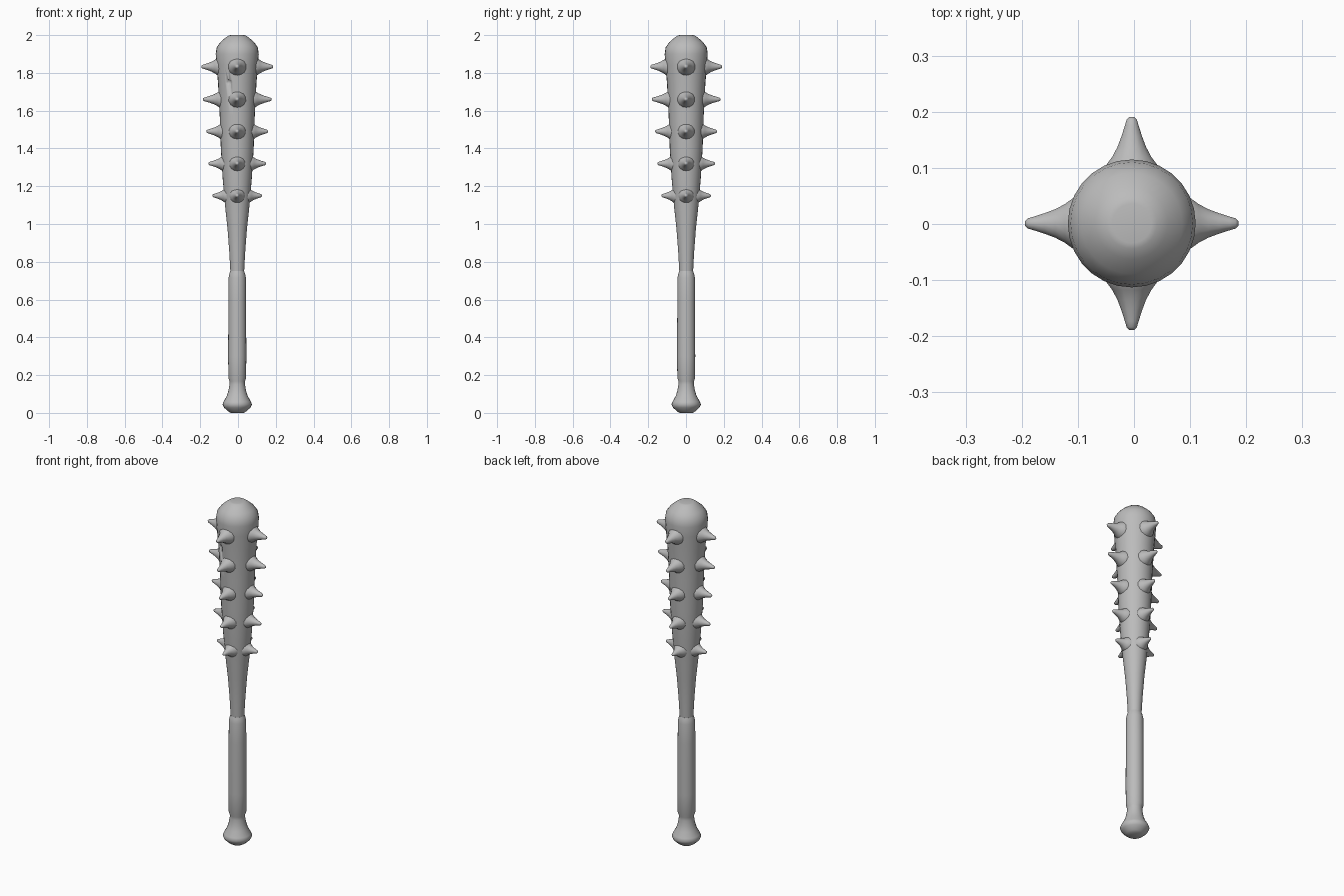
import bpy, bmesh, math
from mathutils import Matrix, Vector

cube = bpy.data.objects.get("Cube")
if cube:
    bpy.data.objects.remove(cube, do_unlink=True)

grey = bpy.data.materials.new("plain grey")
grey.use_nodes = True
colour = (0.5, 0.5, 0.5, 1)
grey.diffuse_color = colour
grey.node_tree.nodes["Principled BSDF"].inputs["Base Color"].default_value = colour


def lathe(name, profile, sides, matrix=Matrix()):
    """Closed solid of revolution from (radius, height) pairs."""
    bm = bmesh.new()
    rings = []
    for r, h in profile:
        rings.append([bm.verts.new((r * math.cos(a), r * math.sin(a), h))
                      for a in (2 * math.pi * i / sides for i in range(sides))])
    for low, high in zip(rings, rings[1:]):
        for i in range(sides):
            j = (i + 1) % sides
            bm.faces.new((low[i], low[j], high[j], high[i]))
    bm.faces.new(rings[0][::-1])
    bm.faces.new(rings[-1])
    bm.transform(matrix)
    mesh = bpy.data.meshes.new(name)
    bm.to_mesh(mesh)
    bm.free()
    mesh.materials.append(grey)
    obj = bpy.data.objects.new(name, mesh)
    bpy.context.collection.objects.link(obj)
    bpy.ops.object.select_all(action="DESELECT")
    obj.select_set(True)
    bpy.context.view_layer.objects.active = obj
    bpy.ops.object.shade_smooth_by_angle(angle=math.radians(50))
    return obj


CENTRE = Vector((-0.004, 0.001, 0))
place = Matrix.Translation(CENTRE)

# Knob and wrapped grip
lathe("knob_and_grip", [
    (0.035, 0), (0.048, 0.008), (0.07, 0.028), (0.078, 0.045), (0.072, 0.06),
    (0.055, 0.09), (0.046, 0.12), (0.041, 0.15), (0.041, 0.168),
    (0.047, 0.185), (0.048, 0.3), (0.047, 0.6), (0.046, 0.715),
    (0.042, 0.735), (0.037, 0.75)], 24, place)

# Tapered barrel with a domed end
barrel_profile = [
    (0.036, 0.74), (0.042, 0.85), (0.051, 0.97), (0.065, 1.1), (0.077, 1.24),
    (0.087, 1.4), (0.093, 1.58), (0.102, 1.75), (0.11, 1.84), (0.114, 1.9),
    (0.109, 1.935), (0.09, 1.962), (0.064, 1.985), (0.045, 1.998), (0.035, 2)]
barrel = lathe("barrel", barrel_profile, 28, place)

# Small dent in the front of the barrel
cutter = lathe("dent_cutter", [
    (0.006, -0.012), (0.016, -0.006), (0.018, 0), (0.016, 0.006), (0.006, 0.012)], 12,
    Matrix.Translation((-0.053, -0.094, 1.75)) @ Matrix.Rotation(math.pi / 2, 4, "X"))
cutter.hide_render = True
cutter.hide_set(True)
dent = barrel.modifiers.new("dent", "BOOLEAN")
dent.operation = "DIFFERENCE"
dent.object = cutter


def barrel_radius(z):
    for (r0, z0), (r1, z1) in zip(barrel_profile, barrel_profile[1:]):
        if z0 <= z <= z1:
            return r0 + (r1 - r0) * (z - z0) / (z1 - z0)


# Flared spikes: five rows of four
rows = [(1.15, 0.131), (1.32, 0.153), (1.49, 0.164), (1.66, 0.182), (1.833, 0.19)]
flare = [(0.05, -0.2), (0.044, 0.02), (0.034, 0.18), (0.025, 0.38), (0.018, 0.6),
         (0.012, 0.82), (0.009, 0.94), (0.004, 1)]
sides = ["left", "back", "right", "front"]
for row, (z, tip) in enumerate(rows, 1):
    start = barrel_radius(z) - 0.006
    length = tip - start
    width = 0.82 + 0.045 * row
    profile = [(r * width, start + length * t) for r, t in flare]
    for k, side in enumerate(sides):
        aim = Matrix.Rotation(k * math.pi / 2, 4, "Z") @ Matrix.Rotation(math.pi / 2, 4, "Y")
        lathe(f"spike_{side}_{row}", profile, 14,
              Matrix.Translation(CENTRE + Vector((0, 0, z))) @ aim)
